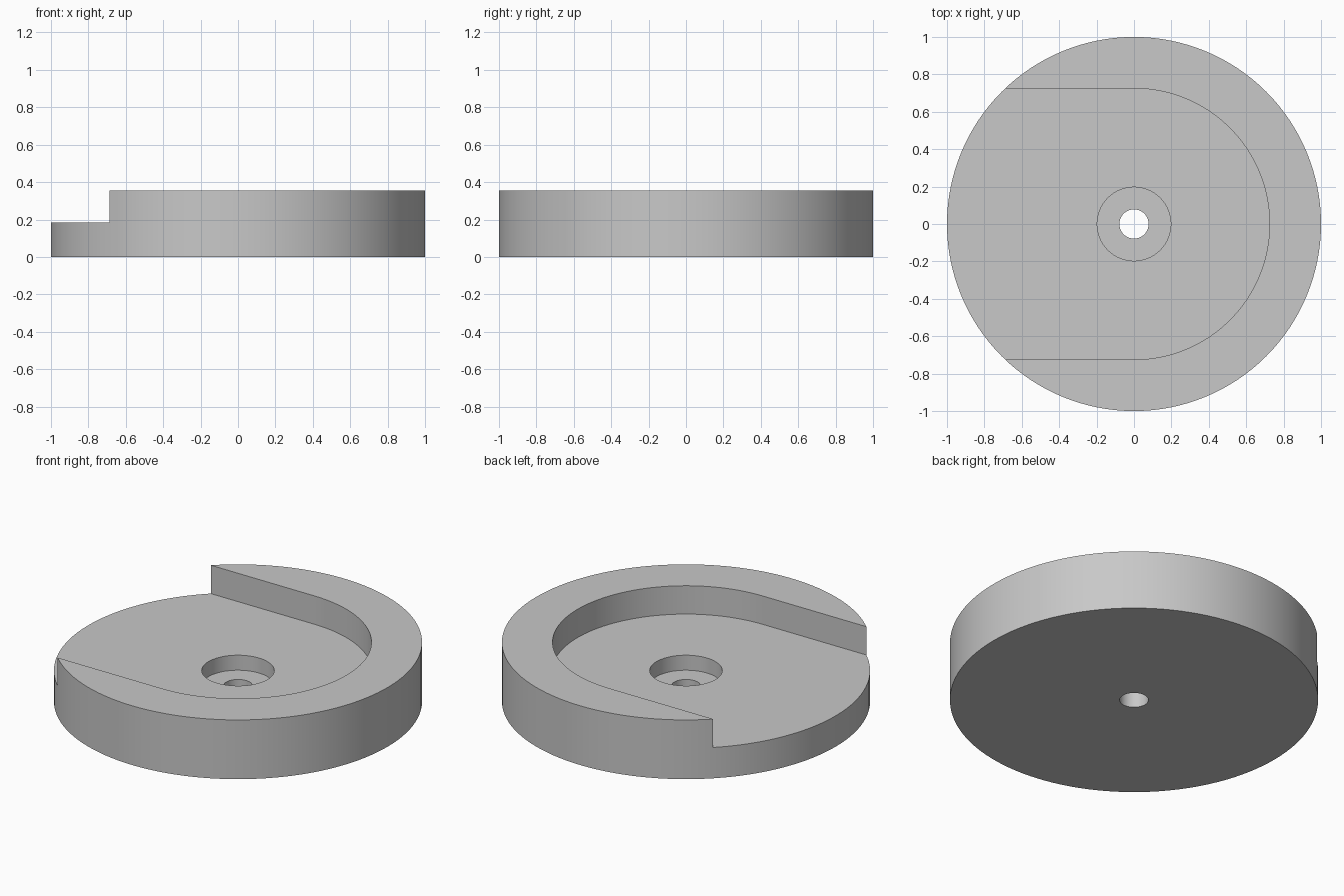
import bpy
import bmesh
from math import cos, sin, pi, radians

RADIUS, HEIGHT = 1.0, 0.355
POCKET_RADIUS, POCKET_FLOOR = 0.725, 0.185
BORE_RADIUS, BORE_FLOOR = 0.197, 0.095
HOLE_RADIUS = 0.078
SEGMENTS = 128

cube = bpy.data.objects.get("Cube")
if cube:
    bpy.data.objects.remove(cube, do_unlink=True)

grey = bpy.data.materials.new("plain grey")
grey.use_nodes = True
colour = (0.58, 0.58, 0.58, 1)
grey.diffuse_color = colour
grey.node_tree.nodes["Principled BSDF"].inputs["Base Color"].default_value = colour


def arc(radius, start, end, steps):
    return [(radius * cos(start + (end - start) * i / steps),
             radius * sin(start + (end - start) * i / steps)) for i in range(steps + 1)]


def circle(radius, steps=SEGMENTS):
    return arc(radius, 0, 2 * pi, steps)[:-1]


def prism(name, outline, bottom, top):
    """Extrude a flat outline between two heights."""
    bm = bmesh.new()
    base = bm.faces.new([bm.verts.new((x, y, bottom)) for x, y in outline])
    grown = bmesh.ops.extrude_face_region(bm, geom=[base])
    verts = [v for v in grown["geom"] if isinstance(v, bmesh.types.BMVert)]
    bmesh.ops.translate(bm, verts=verts, vec=(0, 0, top - bottom))
    bmesh.ops.recalc_face_normals(bm, faces=bm.faces)
    mesh = bpy.data.meshes.new(name)
    bm.to_mesh(mesh)
    bm.free()
    mesh.materials.append(grey)
    obj = bpy.data.objects.new(name, mesh)
    bpy.context.collection.objects.link(obj)
    return obj


# Round body
disc = prism("disc_body", circle(RADIUS), 0, HEIGHT)

# Slot pocket open on the right side, counterbore and through hole
slot = arc(POCKET_RADIUS, -pi / 2, pi / 2, SEGMENTS // 2)
slot += [(-1.2, POCKET_RADIUS), (-1.2, -POCKET_RADIUS)]
cutters = [
    prism("pocket_cutter", slot, POCKET_FLOOR, 0.5),
    prism("counterbore_cutter", circle(BORE_RADIUS, 64), BORE_FLOOR, 0.5),
    prism("hole_cutter", circle(HOLE_RADIUS, 64), -0.1, 0.5),
]

bpy.ops.object.select_all(action="DESELECT")
disc.select_set(True)
bpy.context.view_layer.objects.active = disc
for cutter in cutters:
    cutter.hide_render = True
    cut = disc.modifiers.new(cutter.name, "BOOLEAN")
    cut.operation = "DIFFERENCE"
    cut.solver = "EXACT"
    cut.object = cutter
    bpy.ops.object.modifier_apply(modifier=cut.name)

# Cutters are no longer needed once applied
for cutter in cutters:
    bpy.data.objects.remove(cutter, do_unlink=True)

bpy.ops.object.shade_smooth_by_angle(angle=radians(30))
